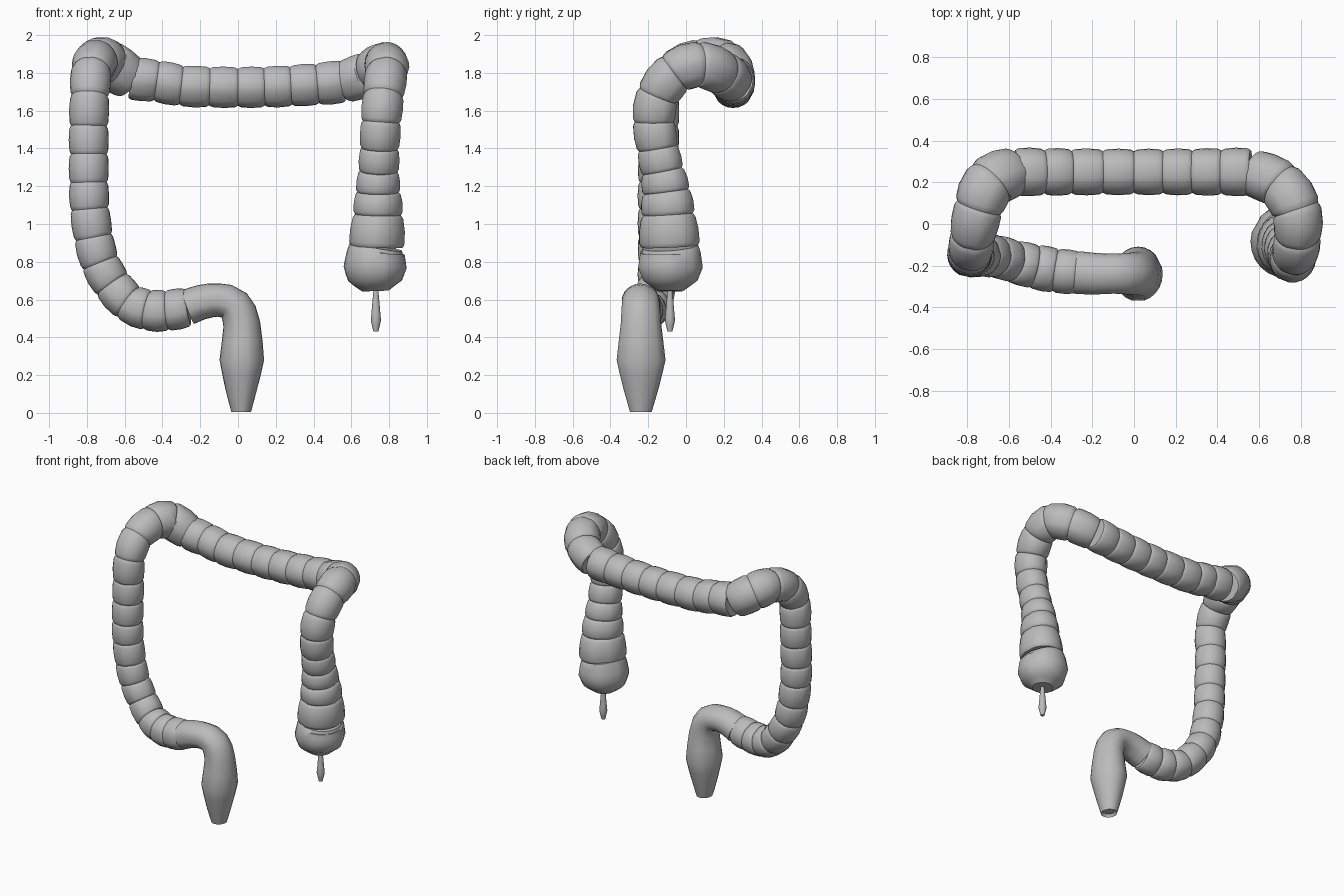
import bpy, bmesh, math
from mathutils import Vector

cube = bpy.data.objects.get("Cube")
if cube:
    bpy.data.objects.remove(cube, do_unlink=True)

grey = bpy.data.materials.new("plain grey")
grey.use_nodes = True
grey.diffuse_color = (0.5, 0.5, 0.5, 1)
grey.node_tree.nodes["Principled BSDF"].inputs["Base Color"].default_value = (0.5, 0.5, 0.5, 1)

SIDES = 24
# one pouch: position along the segment and swelling, pinched at its start
POUCH = [(0, 0.91), (0.04, 0.95), (0.13, 1), (0.5, 1.03), (0.87, 1), (0.96, 0.95)]
PLAIN = [(0, 1), (0.5, 1)]


def spline(points, i, t):
    """Catmull-Rom position and tangent on segment i."""
    n = len(points) - 1
    p1, p2 = points[i], points[i + 1]
    p0 = points[i - 1] if i > 0 else p1 * 2 - p2
    p3 = points[i + 2] if i + 2 <= n else p2 * 2 - p1
    a, b, c = (p2 - p0) / 2, p0 - p1 * 2.5 + p2 * 2 - p3 / 2, (p3 - p0) / 2 + (p1 - p2) * 1.5
    return p1 + a * t + b * t * t + c * t ** 3, (a + b * 2 * t + c * 3 * t * t).normalized()


def tube(name, stations, profile, normal, aspect=(1, 1), groove=0.04, hole=False):
    """Sweep rings through (x, y, z, radius) stations; three bands are grooved."""
    points = [Vector(s[:3]) for s in stations]
    count = len(stations) - 1
    steps = [(i, t, k) for i in range(count) for t, k in profile]
    steps.append((count - 1, 1, profile[0][1]))
    bm = bmesh.new()
    rings = []
    normal = Vector(normal)
    for i, t, swell in steps:
        centre, tangent = spline(points, i, t)
        normal = (normal - tangent * normal.dot(tangent)).normalized()
        side = tangent.cross(normal)
        radius = swell * (stations[i][3] * (1 - t) + stations[i + 1][3] * t)
        f = (i + t) / count
        stretch = aspect[0] * (1 - f) + aspect[1] * f
        ring = []
        for k in range(SIDES):
            angle = math.tau * k / SIDES
            r = radius * (1 - groove if k % (SIDES // 3) == 0 else 1)
            ring.append(bm.verts.new(centre + normal * (math.cos(angle) * r * stretch)
                                     + side * (math.sin(angle) * r)))
        rings.append(ring)
    for a, b in zip(rings, rings[1:]):
        for k in range(SIDES):
            j = (k + 1) % SIDES
            bm.faces.new((a[k], a[j], b[j], b[k]))
    bm.faces.new(rings[0])
    end = bm.faces.new(rings[-1])
    bmesh.ops.recalc_face_normals(bm, faces=bm.faces)
    if hole:
        bmesh.ops.inset_region(bm, faces=[end], thickness=0.012, depth=-0.02)
    mesh = bpy.data.meshes.new(name)
    bm.to_mesh(mesh)
    bm.free()
    mesh.materials.append(grey)
    obj = bpy.data.objects.new(name, mesh)
    bpy.context.collection.objects.link(obj)
    bpy.ops.object.select_all(action="DESELECT")
    obj.select_set(True)
    bpy.context.view_layer.objects.active = obj
    bpy.ops.object.shade_smooth_by_angle(angle=math.radians(35))


FRONT, UP = (0, -1, 0), (0, 0, 1)

# smooth final section bending down to the open end
tube("rectum", [
    (-.265, -.235, .56, .095), (-.19, -.24, .587, .092), (-.1, -.24, .597, .088),
    (-.02, -.24, .57, .092), (.02, -.24, .47, .098), (.02, -.24, .28, .118),
    (.017, -.24, .13, .085), (.017, -.24, .005, .052)],
    PLAIN, FRONT, (1.1, 1.12), hole=True)

# pouched left column, from the lower bend up and round the upper corner
tube("descending_colon", [
    (-.265, -.235, .56, .103), (-.375, -.225, .542, .108), (-.48, -.205, .545, .108),
    (-.58, -.18, .585, .102), (-.665, -.155, .68, .102), (-.73, -.15, .795, .102),
    (-.765, -.15, .93, .103), (-.785, -.15, 1.08, .103), (-.79, -.15, 1.22, .103),
    (-.79, -.145, 1.37, .103), (-.79, -.14, 1.52, .103), (-.785, -.135, 1.68, .103),
    (-.775, -.06, 1.81, .108), (-.745, .08, 1.865, .118), (-.69, .2, 1.85, .128),
    (-.57, .255, 1.77, .118)],
    POUCH, FRONT)

# pouched crossing along the back, sagging slightly in the middle
tube("transverse_colon", [
    (x, .25, 1.725 + .1 * x * x + (.015 if x < -.4 else 0), .108 + .02 * x * x)
    for x in (-.57, -.43, -.3, -.15, 0, .14, .28, .42, .56)],
    POUCH, UP, (1.0, 1.0))

# pouched right column, round its corner and down
tube("ascending_colon", [
    (.56, .25, 1.75, .112), (.7, .19, 1.8, .118), (.78, .07, 1.845, .118),
    (.785, -.06, 1.8, .112), (.77, -.15, 1.68, .108), (.757, -.17, 1.54, .106),
    (.75, -.15, 1.4, .103), (.745, -.125, 1.28, .106), (.742, -.105, 1.17, .118),
    (.742, -.095, 1.05, .131), (.735, -.087, .88, .148)],
    POUCH, UP, (1.0, 1.12))

# rounded pouch closing the right column
tube("cecum", [
    (.735, -.087, .88, .135), (.73, -.085, .85, .153), (.726, -.085, .77, .167),
    (.726, -.085, .7, .143), (.728, -.085, .645, .07)],
    PLAIN, FRONT, (1.08, 1.0))

# thin tail under the pouch
tube("appendix", [
    (.73, -.085, .66, .012), (.73, -.085, .57, .02), (.73, -.085, .49, .027),
    (.73, -.085, .43, .013)],
    PLAIN, FRONT, groove=0)
